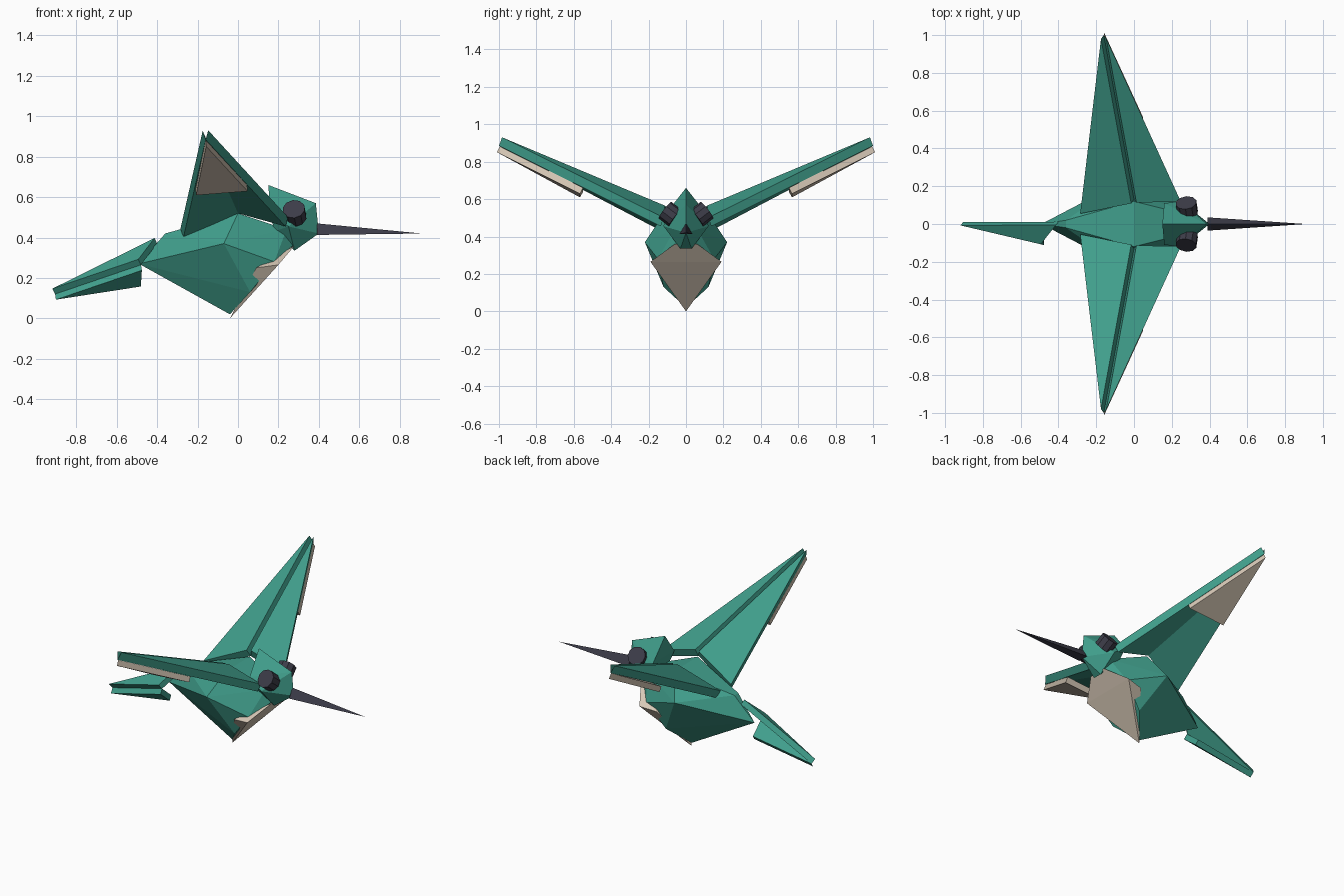
import bpy, bmesh, math
from mathutils import Vector

if "Cube" in bpy.data.objects:
    bpy.data.objects.remove(bpy.data.objects["Cube"])


def material(name, rgb):
    m = bpy.data.materials.new(name)
    m.diffuse_color = (*rgb, 1)
    m.use_nodes = True
    m.node_tree.nodes["Principled BSDF"].inputs["Base Color"].default_value = m.diffuse_color
    return m


GREEN = material("teal_green", (0.052, 0.345, 0.262))
CREAM = material("cream", (0.68, 0.58, 0.47))
DARK = material("dark_slate", (0.045, 0.045, 0.065))


def finish(bm, name, mat):
    bmesh.ops.recalc_face_normals(bm, faces=bm.faces)
    me = bpy.data.meshes.new(name)
    bm.to_mesh(me)
    bm.free()
    me.materials.append(mat)
    ob = bpy.data.objects.new(name, me)
    bpy.context.collection.objects.link(ob)
    return ob


def hull(name, points, mat):
    """Faceted convex solid, points with y > 0 are mirrored."""
    bm = bmesh.new()
    for x, y, z in points:
        bm.verts.new((x, y, z))
        if y > 0:
            bm.verts.new((x, -y, z))
    res = bmesh.ops.convex_hull(bm, input=bm.verts)
    loose = [v for v in bm.verts if not v.link_faces]
    bmesh.ops.delete(bm, geom=loose, context='VERTS')
    bmesh.ops.dissolve_limit(bm, angle_limit=math.radians(1),
                             verts=bm.verts, edges=bm.edges)
    return finish(bm, name, mat)


def slab(name, tri, thickness, toward, mat):
    """Triangle plate thickened along its normal on the 'toward' side."""
    a, b, c = (Vector(p) for p in tri)
    n = (b - a).cross(c - a).normalized() * thickness
    if n.dot(Vector(toward)) < 0:
        n = -n
    bm = bmesh.new()
    low = [bm.verts.new(p) for p in (a, b, c)]
    top = [bm.verts.new(p + n) for p in (a, b, c)]
    bm.faces.new(low)
    bm.faces.new(top)
    for i in range(3):
        j = (i + 1) % 3
        bm.faces.new((low[i], low[j], top[j], top[i]))
    return finish(bm, name, mat)


# Body and chest bib
hull("body", [(-0.49, 0, 0.27), (-0.36, 0.02, 0.42), (0, 0.12, 0.52),
              (-0.07, 0.22, 0.37), (0.06, 0.12, 0.13), (-0.04, 0, 0.02),
              (0.24, 0.06, 0.44), (0.27, 0.05, 0.36), (0.18, 0.15, 0.28)], GREEN)
hull("chest_bib", [(-0.04, 0, 0), (0.20, 0.19, 0.265), (0.28, 0.06, 0.36),
                   (0.09, 0.17, 0.25)], CREAM)

# Head and beak
hull("head", [(0.15, 0, 0.66), (0.385, 0, 0.57), (0.16, 0.11, 0.52),
              (0.25, 0.12, 0.455), (0.40, 0, 0.42), (0.28, 0.03, 0.335),
              (0.18, 0.07, 0.43)], GREEN)
hull("beak", [(0.39, 0, 0.47), (0.39, 0.035, 0.413), (0.91, 0, 0.42)], DARK)

# Wings: two plates meeting at a ridge, with a pale plate underneath
for side, s in (("left", 1), ("right", -1)):
    tip, mid = (-0.16, s, 0.885), (0, 0.13 * s, 0.52)
    rear, front = (-0.27, 0.075 * s, 0.40), (0.235, 0.135 * s, 0.455)
    slab(side + "_wing_rear", (rear, mid, tip), 0.05, (0, 0, 1), GREEN)
    slab(side + "_wing_front", (mid, front, tip), 0.05, (0, 0, 1), GREEN)
    slab(side + "_wing_underside",
         ((-0.16, 0.995 * s, 0.882), (-0.21, 0.55 * s, 0.64), (0.045, 0.55 * s, 0.66)),
         0.035, (0, 0, -1), CREAM)

    # Eye: short faceted cylinder tilted up and out
    axis = Vector((-0.12, 0.78 * s, 0.6)).normalized()
    bm = bmesh.new()
    bmesh.ops.create_cone(bm, cap_ends=True, segments=10, radius1=0.056,
                          radius2=0.056, depth=0.07)
    bmesh.ops.rotate(bm, verts=bm.verts,
                     matrix=Vector((0, 0, 1)).rotation_difference(axis).to_matrix())
    bmesh.ops.translate(bm, verts=bm.verts, vec=(0.28, 0.085 * s, 0.52))
    finish(bm, side + "_eye", DARK)

# Tail: folded pair of plates opening to one side
tip, fold = (-0.905, 0.01, 0.12), (-0.48, -0.09, 0.265)
slab("tail_upper", ((-0.40, 0.012, 0.37), fold, tip), 0.035, (0, -1, 1), GREEN)
slab("tail_lower", (fold, (-0.485, 0.01, 0.185), tip), 0.035, (0, -1, -1), GREEN)
